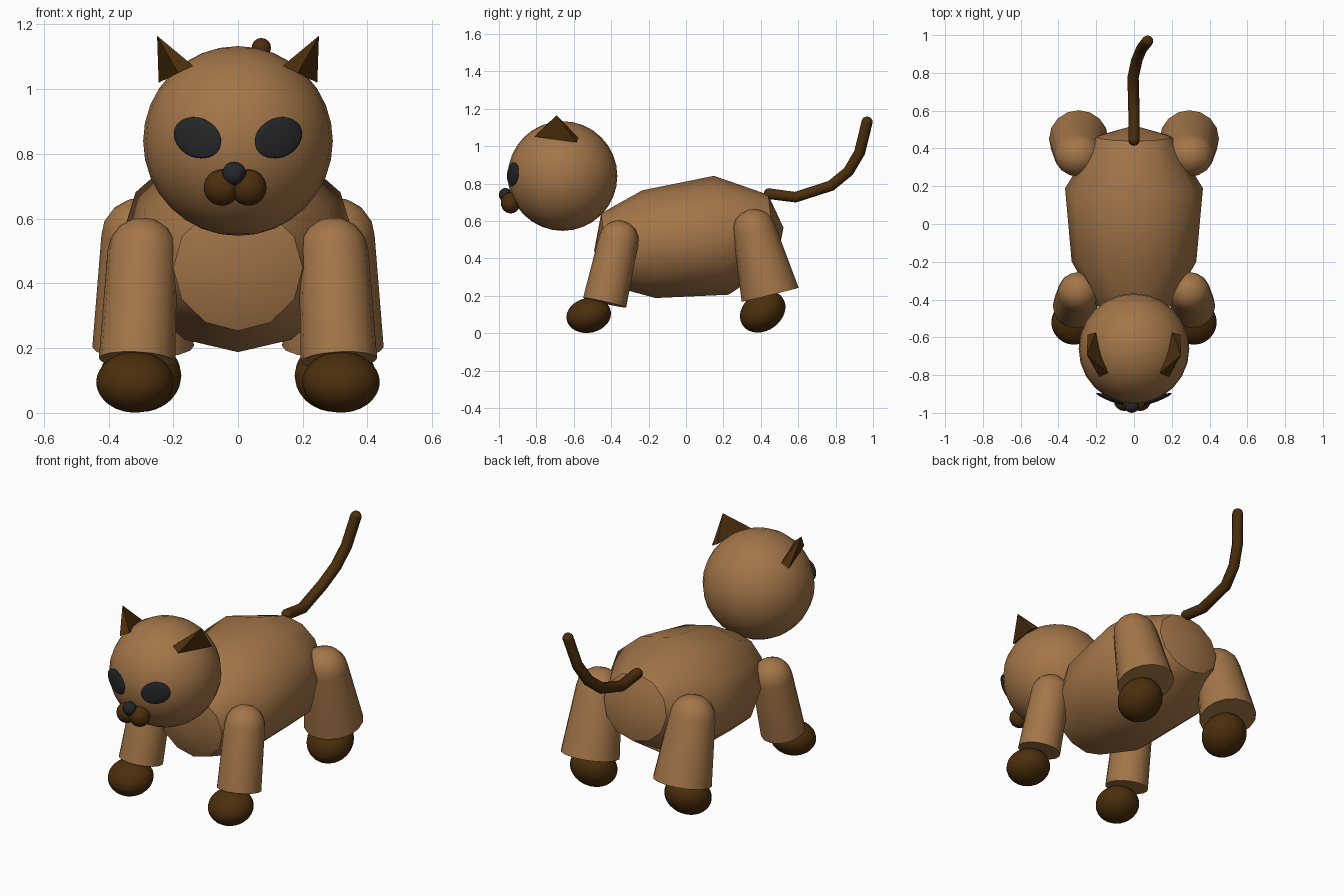
import bpy, bmesh, math
from mathutils import Vector, Matrix

if "Cube" in bpy.data.objects:
    bpy.data.objects.remove(bpy.data.objects["Cube"])


def material(name, rgb):
    m = bpy.data.materials.new(name)
    m.diffuse_color = (*rgb, 1)
    m.use_nodes = True
    m.node_tree.nodes["Principled BSDF"].inputs["Base Color"].default_value = m.diffuse_color
    return m


BROWN = material("warm brown", (0.37, 0.18, 0.065))
DARK = material("dark brown", (0.072, 0.028, 0.004))
BLACK = material("soft black", (0.018, 0.019, 0.021))


def finish(name, bm, mat, matrix=Matrix(), angle=35):
    bmesh.ops.recalc_face_normals(bm, faces=bm.faces[:])
    me = bpy.data.meshes.new(name)
    bm.to_mesh(me)
    bm.free()
    me.transform(matrix)
    me.materials.append(mat)
    ob = bpy.data.objects.new(name, me)
    bpy.context.collection.objects.link(ob)
    bpy.ops.object.select_all(action='DESELECT')
    ob.select_set(True)
    bpy.context.view_layer.objects.active = ob
    if angle:
        bpy.ops.object.shade_smooth_by_angle(angle=math.radians(angle))
    return ob


def ball(name, loc, radii, mat, rot=Matrix(), seg=24, rings=16):
    bm = bmesh.new()
    bmesh.ops.create_uvsphere(bm, u_segments=seg, v_segments=rings, radius=1)
    return finish(name, bm, mat,
                  Matrix.Translation(loc) @ rot.to_4x4() @ Matrix.Diagonal((*radii, 1)))


def loft(name, sections, sides, mat, matrix):
    """Skin elliptical rings (height, rx, ry) along local z; rx = 0 is a pole."""
    bm = bmesh.new()
    rings = []
    for h, rx, ry in sections:
        if rx == 0:
            rings.append([bm.verts.new((0, 0, h))])
        else:
            rings.append([bm.verts.new((rx * math.sin(2 * math.pi * i / sides),
                                        ry * math.cos(2 * math.pi * i / sides), h))
                          for i in range(sides)])
    for a, b in zip(rings, rings[1:]):
        for i in range(sides):
            j = (i + 1) % sides
            quad = [a[i % len(a)], a[j % len(a)], b[j % len(b)], b[i % len(b)]]
            bm.faces.new(list(dict.fromkeys(quad)))
    for end in (rings[0], rings[-1]):
        if len(end) > 1:
            bm.faces.new(end)
    return finish(name, bm, mat, matrix)


def leg(name, foot, hip, r_foot, r_hip, r_hip_y):
    """Tapered leg with flat bottom and domed top."""
    foot, hip = Vector(foot), Vector(hip)
    z = (hip - foot).normalized()
    y = z.cross(Vector((1, 0, 0))).normalized()
    x = y.cross(z)
    m = Matrix.Translation(foot) @ Matrix((x, y, z)).transposed().to_4x4()
    length = (hip - foot).length
    secs = [(0, r_foot, r_foot)]
    for a in (0, 22.5, 45, 67.5):
        c, s = math.cos(math.radians(a)), math.sin(math.radians(a))
        secs.append((length + r_hip_y * s, r_hip * c, r_hip_y * c))
    secs.append((length + r_hip_y, 0, 0))
    loft(name, secs, 16, BROWN, m)


# body: twelve-sided barrel tilted nose-down
tilt = math.radians(7)
axis = Vector((0, math.cos(tilt), math.sin(tilt)))
up = Vector((0, -math.sin(tilt), math.cos(tilt)))
frame = Matrix((Vector((1, 0, 0)), up, axis)).transposed().to_4x4()
loft("body", [(-0.495, 0, 0), (-0.433, 0.20, 0.195), (-0.20, 0.33, 0.29),
              (0.19, 0.365, 0.32), (0.465, 0.20, 0.185), (0.525, 0, 0)],
     12, BROWN, Matrix.Translation((0, 0, 0.5)) @ frame)

# head
HEAD = Vector((0, -0.66, 0.84))
ball("head", HEAD, (0.293,) * 3, BROWN)

for s, side in ((-1, "left"), (1, "right")):
    # legs and paws
    leg(f"front_leg_{side}", (s * 0.312, -0.435, 0.163), (s * 0.295, -0.36, 0.497),
        0.118, 0.108, 0.107)
    leg(f"rear_leg_{side}", (s * 0.293, 0.45, 0.205), (s * 0.297, 0.365, 0.55),
        0.157, 0.125, 0.115)
    ball(f"front_paw_{side}", (s * 0.318, -0.52, 0.095), (0.12, 0.12, 0.093), DARK,
         Matrix.Rotation(math.radians(12), 3, 'X'))
    ball(f"rear_paw_{side}", (s * 0.30, 0.41, 0.115), (0.125, 0.13, 0.102), DARK,
         Matrix.Rotation(math.radians(35), 3, 'X'))

    # ear: thin four-sided pyramid
    bm = bmesh.new()
    base = [bm.verts.new((s * x, y, z)) for x, y, z in
            ((0.245, -0.585, 1.02), (0.203, -0.575, 1.045),
             (0.138, -0.79, 1.072), (0.185, -0.81, 1.05))]
    tip = bm.verts.new((s * 0.25, -0.692, 1.165))
    bm.faces.new(base)
    for i in range(4):
        bm.faces.new((base[i], base[(i + 1) % 4], tip))
    finish(f"ear_{side}", bm, DARK, angle=0)

    # eye: thin tilted lens lying on the head
    d = Vector((s * 0.125, -0.265, 0.01)).normalized()
    rot = (Matrix.Rotation(s * math.radians(22), 3, 'Z')
           @ Matrix.Rotation(s * math.radians(-20), 3, 'Y'))
    ball(f"eye_{side}", HEAD + d * 0.294, (0.081, 0.012, 0.061), BLACK, rot)

    # muzzle cheek
    ball(f"muzzle_{side}", (-0.009 + s * 0.041, -0.938, 0.696), (0.056, 0.052, 0.056), DARK,
         seg=16, rings=12)

# nose
ball("nose", (-0.012, -0.966, 0.739), (0.037, 0.034, 0.037), BLACK, seg=16, rings=12)

# tail: bent tube with round ends
path = [(0, 0.445, 0.745), (0, 0.585, 0.727), (-0.005, 0.775, 0.788),
        (0.015, 0.868, 0.864), (0.04, 0.928, 0.965), (0.072, 0.968, 1.128)]
cu = bpy.data.curves.new("tail", 'CURVE')
cu.dimensions = '3D'
cu.bevel_depth = 0.03
cu.bevel_resolution = 3
sp = cu.splines.new('POLY')
sp.points.add(len(path) - 1)
for p, co in zip(sp.points, path):
    p.co = (*co, 1)
cu.materials.append(DARK)
tail = bpy.data.objects.new("tail", cu)
bpy.context.collection.objects.link(tail)
for co, nm in ((path[0], "tail_root"), (path[-1], "tail_tip")):
    ball(nm, co, (0.03,) * 3, DARK, seg=12, rings=8)
